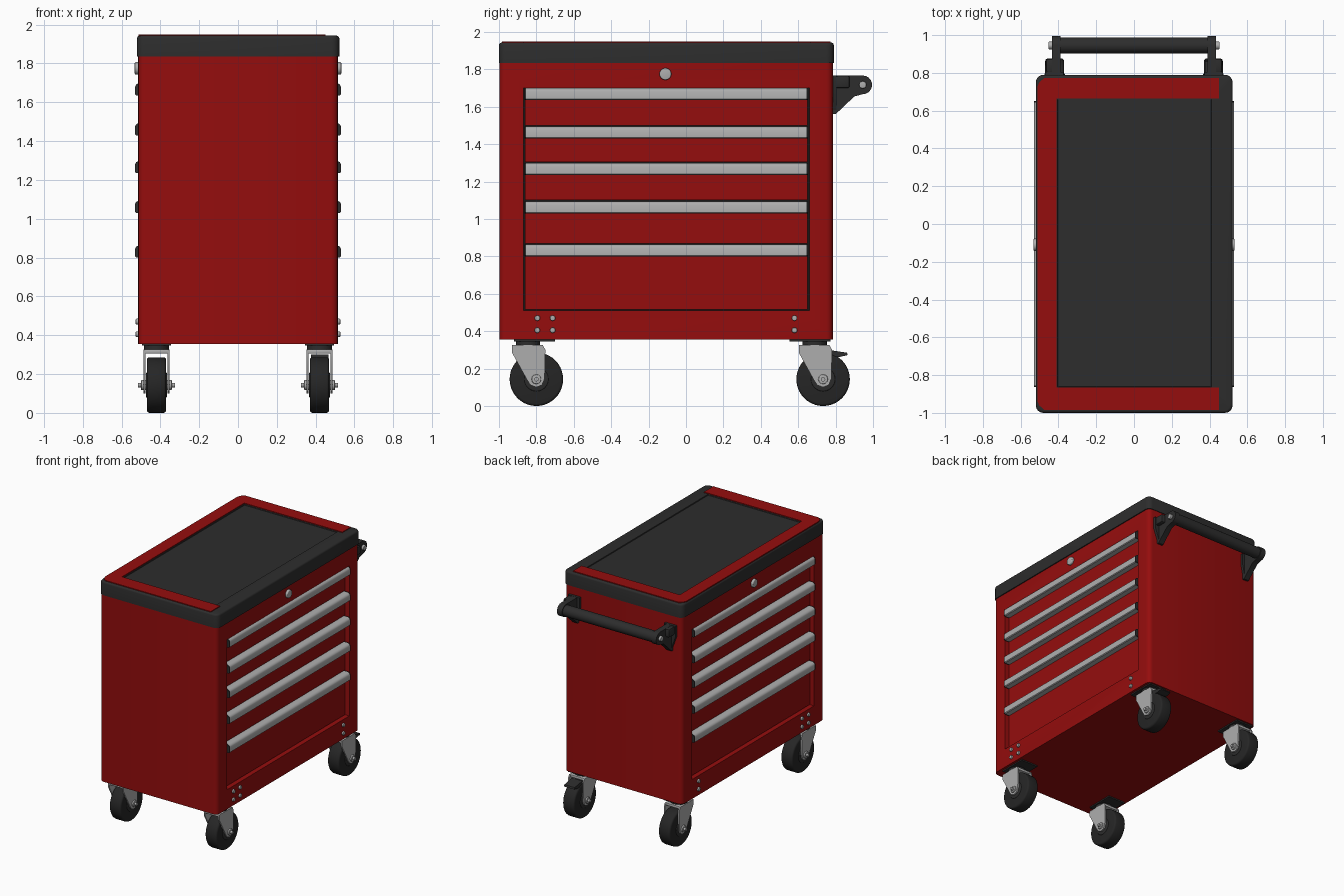
import bpy, bmesh, math
from mathutils import Matrix, Vector

if "Cube" in bpy.data.objects:
    bpy.data.objects.remove(bpy.data.objects["Cube"])


def material(name, r, g, b):
    m = bpy.data.materials.new(name)
    m.diffuse_color = (r, g, b, 1)
    m.use_nodes = True
    m.node_tree.nodes["Principled BSDF"].inputs["Base Color"].default_value = m.diffuse_color
    return m


RED = material("red_paint", 0.30, 0.004, 0.004)
DARK = material("dark_plastic", 0.026, 0.026, 0.026)
RUBBER = material("black_rubber", 0.019, 0.019, 0.019)
GAP = material("gap_black", 0.008, 0.008, 0.008)
GREY = material("light_grey_metal", 0.42, 0.42, 0.42)


def finish(bm, name, *mats):
    bmesh.ops.recalc_face_normals(bm, faces=bm.faces[:])
    me = bpy.data.meshes.new(name)
    bm.to_mesh(me)
    bm.free()
    for m in mats:
        me.materials.append(m)
    ob = bpy.data.objects.new(name, me)
    bpy.context.collection.objects.link(ob)
    bpy.ops.object.select_all(action='DESELECT')
    ob.select_set(True)
    bpy.context.view_layer.objects.active = ob
    bpy.ops.object.shade_smooth_by_angle(angle=math.radians(35))
    return ob


def box_bm(x0, x1, y0, y1, z0, z1):
    bm = bmesh.new()
    bmesh.ops.create_cube(bm, size=1)
    c = Vector((x0 + x1, y0 + y1, z0 + z1)) / 2
    for v in bm.verts:
        v.co = Vector((v.co.x * (x1 - x0), v.co.y * (y1 - y0), v.co.z * (z1 - z0))) + c
    return bm


def bevel(bm, edges, w, seg=3):
    bmesh.ops.bevel(bm, geom=edges, offset=w, segments=seg, profile=0.5, affect='EDGES')


def box(name, dims, mat, w=0.0, seg=2):
    bm = box_bm(*dims)
    if w:
        bevel(bm, bm.edges[:], w, seg)
    return finish(bm, name, mat)


def prism(name, pts, axis, a, b, mat):
    place = {'x': lambda p, t: (t, p[0], p[1]),
             'y': lambda p, t: (p[0], t, p[1]),
             'z': lambda p, t: (p[0], p[1], t)}[axis]
    bm = bmesh.new()
    lo = [bm.verts.new(place(p, a)) for p in pts]
    hi = [bm.verts.new(place(p, b)) for p in pts]
    bm.faces.new(lo)
    bm.faces.new(hi)
    for i in range(len(pts)):
        j = (i + 1) % len(pts)
        bm.faces.new((lo[i], lo[j], hi[j], hi[i]))
    return finish(bm, name, mat)


def cyl(name, centre, r, length, axis, mat, w=0.0, n=24):
    rot = {'x': Matrix.Rotation(math.pi / 2, 4, 'Y'), 'z': Matrix()}[axis]
    bm = bmesh.new()
    bmesh.ops.create_cone(bm, cap_ends=True, segments=n, radius1=r, radius2=r, depth=length,
                          matrix=Matrix.Translation(centre) @ rot)
    if w:
        bevel(bm, [e for f in bm.faces if len(f.verts) > 4 for e in f.edges], w)
    return finish(bm, name, mat)


def vertical(e):
    return abs((e.verts[0].co - e.verts[1].co).z) > 0.05


def reshape(f, a0, a1, b0, b1, a, b):
    # stretch an inset face to given limits on axes a and b
    c = f.calc_center_median()
    for v in f.verts:
        v.co[a] = a1 if v.co[a] > c[a] else a0
        v.co[b] = b1 if v.co[b] > c[b] else b0


# cabinet body with a recess for the drawers on both long sides
bm = box_bm(-0.514, 0.514, -0.998, 0.785, 0.356, 1.85)
bevel(bm, [e for e in bm.edges if vertical(e)], 0.035, 4)
for f in [f for f in bm.faces if abs(f.normal.x) > 0.99]:
    bmesh.ops.inset_individual(bm, faces=[f], thickness=0.05)
    reshape(f, -0.87, 0.66, 0.51, 1.70, 1, 2)
    bmesh.ops.inset_individual(bm, faces=[f], thickness=0.001, depth=-0.055)
    f.material_index = 1
finish(bm, "cabinet_body", RED, GAP)

# top rim with a shallow tray
bm = box_bm(-0.52, 0.522, -1.0, 0.79, 1.835, 1.943)
bevel(bm, [e for e in bm.edges if vertical(e)], 0.04, 4)
top = max(bm.faces, key=lambda f: f.calc_center_median().z)
bevel(bm, list(top.edges), 0.014, 3)
top = max(bm.faces, key=lambda f: f.calc_center_median().z)
bmesh.ops.inset_individual(bm, faces=[top], thickness=0.06)
for v in top.verts:
    v.co.x = 0.41 if v.co.x > 0 else -0.405
    v.co.y = 0.66 if v.co.y > -0.1 else -0.862
bmesh.ops.remove_doubles(bm, verts=list(top.verts), dist=0.0001)
top = max((f for f in bm.faces if f.normal.z > 0.9), key=lambda f: f.calc_area())
bmesh.ops.inset_individual(bm, faces=[top], thickness=0.003, depth=-0.007)
finish(bm, "top_rim_and_tray", DARK)

# red C-shaped border on the top
prism("top_red_border", [(0.45, -0.984), (0.45, -0.866), (-0.41, -0.866), (-0.41, 0.664),
                         (0.45, 0.664), (0.45, 0.772), (-0.475, 0.772), (-0.502, 0.75),
                         (-0.512, 0.725), (-0.512, -0.935), (-0.502, -0.96), (-0.475, -0.984)],
      'z', 1.941, 1.949, RED)

# drawers, pulls, locks and corner bolts on both sides
PULLS = [1.635, 1.43, 1.235, 1.03, 0.80]
for s in (-1, 1):
    for i, z in enumerate(PULLS):
        low = PULLS[i + 1] + 0.07 if i < 4 else 0.516
        x0, x1 = sorted((s * 0.45, s * 0.483))
        box("drawer_front", (x0, x1, -0.861, 0.649, low, z + 0.058), RED)
        pull = [(s * 0.475, z), (s * 0.524, z), (s * 0.53, z + 0.005), (s * 0.53, z + 0.046),
                (s * 0.525, z + 0.056), (s * 0.511, z + 0.064), (s * 0.475, z + 0.064)]
        prism("drawer_pull", pull, 'y', -0.855, 0.643, GREY)
        for a, b in ((-0.863, -0.855), (0.643, 0.651)):
            prism("pull_end_cap", pull, 'y', a, b, DARK)
    cyl("lock", (s * 0.517, -0.11, 1.775), 0.032, 0.03, 'x', GREY, 0.006)
    for y in (-0.795, -0.713, 0.58):
        for z in (0.405, 0.47):
            cyl("corner_bolt", (s * 0.515, y, z), 0.015, 0.024, 'x', GREY, 0.004, 12)

# push handle on the back end
for s in (-1, 1):
    x0, x1 = s * 0.39, s * 0.435
    arm = [(0.78, 1.56), (0.80, 1.56), (0.90, 1.655)]
    arm += [(0.945 + 0.05 * math.cos(t), 1.717 + 0.05 * math.sin(t))
            for t in [math.radians(a) for a in range(-90, 91, 20)]]
    prism("handle_bracket", arm + [(0.78, 1.767)], 'x', x0, x1, DARK)
    prism("handle_mount", [(s * 0.372, 1.768), (s * 0.372, 1.68), (s * 0.395, 1.57),
                           (s * 0.43, 1.57), (s * 0.47, 1.68), (s * 0.47, 1.768)],
          'y', 0.78, 0.805, DARK)
    b0, b1 = sorted((s * 0.39, s * 0.465))
    box("handle_mount_rib", (b0, b1, 0.80, 0.875, 1.70, 1.766), DARK, 0.01)
    cyl("handle_bolt", (s * 0.442, 0.945, 1.717), 0.02, 0.022, 'x', GREY, 0.004, 12)
cyl("handle_bar", (0, 0.945, 1.717), 0.043, 0.80, 'x', DARK)

# casters
for s in (-1, 1):
    for y in (-0.80, 0.733):
        x = s * 0.42
        cyl("wheel", (x, y, 0.143), 0.143, 0.1, 'x', RUBBER, 0.014, 40)
        cyl("wheel_hub", (x, y, 0.143), 0.065, 0.108, 'x', DARK, 0.006)
        cyl("axle", (x, y, 0.143), 0.012, 0.19, 'x', GREY, 0, 12)
        cyl("axle_nut", (x, y, 0.143), 0.026, 0.158, 'x', GREY, 0.004, 12)
        side = [(-0.13, 0.325), (-0.13, 0.285), (-0.05, 0.14), (-0.032, 0.112), (0.0, 0.1),
                (0.03, 0.112), (0.044, 0.145), (0.048, 0.3), (0.035, 0.325)]
        for k in (-1, 1):
            prism("caster_fork_side", [(y + a, b) for a, b in side], 'x',
                  x + k * 0.057, x + k * 0.068, GREY)
        box("caster_fork_crown", (x - 0.068, x + 0.068, y - 0.13, y + 0.035, 0.305, 0.327),
            GREY, 0.006)
        cyl("caster_swivel", (x, y - 0.045, 0.338), 0.065, 0.03, 'z', DARK)
        p = y + (0.1 if y < 0 else 0.04)
        box("caster_plate", (x - 0.075, x + 0.075, p - 0.22, p, 0.346, 0.36), DARK)

# brake pedal on one rear caster
prism("brake_pedal", [(0.76, 0.30), (0.86, 0.285), (0.865, 0.272), (0.82, 0.262), (0.76, 0.27)],
      'x', 0.375, 0.465, DARK)
